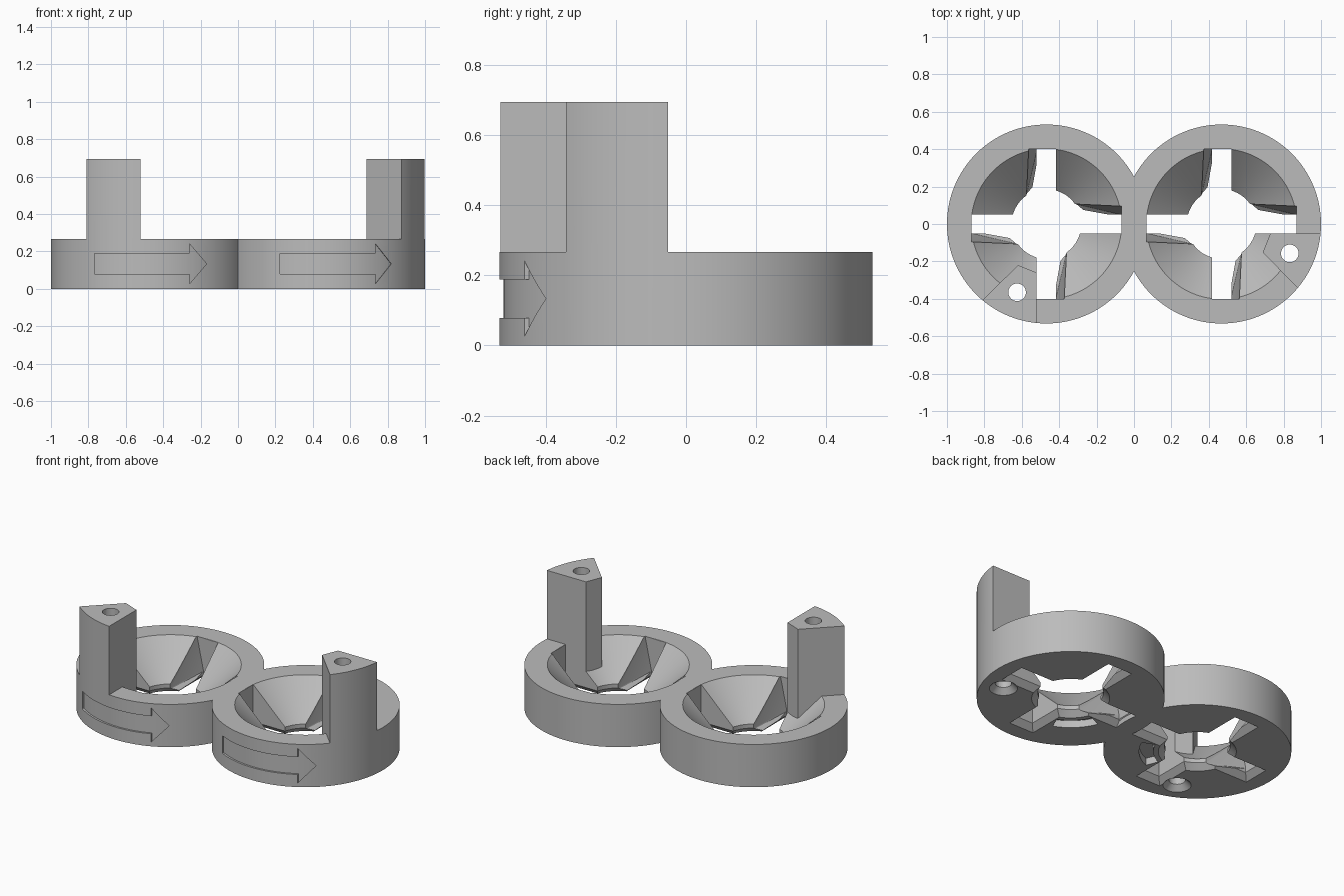
import bpy, bmesh, math
from mathutils import Matrix, Vector

cube = bpy.data.objects.get("Cube")
if cube:
    bpy.data.objects.remove(cube, do_unlink=True)

GREY = (0.5, 0.5, 0.5, 1)
mat = bpy.data.materials.new("plain grey")
mat.use_nodes = True
mat.diffuse_color = GREY
mat.node_tree.nodes["Principled BSDF"].inputs["Base Color"].default_value = GREY

SPACING, RADIUS, HEIGHT, TOWER_TOP = 0.468, 0.532, 0.267, 0.695
BOWL, HOLE, SLOT = 0.402, 0.186, 0.052


def make(name, bm, matrix=Matrix()):
    bmesh.ops.recalc_face_normals(bm, faces=bm.faces)
    bm.transform(matrix)
    mesh = bpy.data.meshes.new(name)
    bm.to_mesh(mesh)
    bm.free()
    mesh.materials.append(mat)
    ob = bpy.data.objects.new(name, mesh)
    bpy.context.collection.objects.link(ob)
    return ob


def cone(name, r0, r1, z0, z1, matrix=Matrix(), sides=128):
    bm = bmesh.new()
    bmesh.ops.create_cone(bm, cap_ends=True, segments=sides, radius1=r0, radius2=r1,
                          depth=z1 - z0, matrix=Matrix.Translation((0, 0, (z0 + z1) / 2)))
    return make(name, bm, matrix)


def prism(name, points, z0, z1, matrix=Matrix()):
    bm = bmesh.new()
    face = bm.faces.new([bm.verts.new((x, y, z0)) for x, y in points])
    top = bmesh.ops.extrude_face_region(bm, geom=[face])["geom"]
    bmesh.ops.translate(bm, vec=(0, 0, z1 - z0),
                        verts=[v for v in top if isinstance(v, bmesh.types.BMVert)])
    return make(name, bm, matrix)


def hull(name, points, matrix=Matrix()):
    bm = bmesh.new()
    for p in points:
        bm.verts.new(p)
    bmesh.ops.convex_hull(bm, input=bm.verts)
    return make(name, bm, matrix)


def combine(target, tool, operation="DIFFERENCE"):
    mod = target.modifiers.new("combine", "BOOLEAN")
    mod.operation, mod.solver, mod.object = operation, "EXACT", tool
    bpy.context.view_layer.objects.active = target
    bpy.ops.object.modifier_apply(modifier=mod.name)
    bpy.data.objects.remove(tool, do_unlink=True)


def spin(degrees):
    return Matrix.Rotation(math.radians(degrees), 4, "Z")


def arc(radius, start, end, steps):
    angles = [math.radians(start + (end - start) * i / steps) for i in range(steps + 1)]
    return [(radius * math.cos(a), radius * math.sin(a)) for a in angles]


def ring(name, place, turn, arrow_turn, pocket_angle):
    body = cone(name, RADIUS, RADIUS, 0, HEIGHT, place)

    # funnel bowl and centre hole
    slope = (BOWL - HOLE) / (HEIGHT - 0.06)
    combine(body, cone("bowl_cutter", HOLE, BOWL + slope * 0.05, 0.06, HEIGHT + 0.05, place))
    combine(body, cone("hole_cutter", HOLE, HOLE, -0.1, 0.1, place))

    # four slots, each with one slanted flank
    for k in range(4):
        m = place @ spin(90 * k)
        combine(body, prism("slot_cutter", [(0, -SLOT), (0.4, -SLOT), (0.4, SLOT), (0, SLOT)],
                            -0.1, 0.4, m))
        flank = []
        for x, y, low, high in ((0.4, 0.095, 0.06, 0.267), (0.15, 0.107, -0.03, 0.026)):
            flank += [(x, 0, low), (x, 0.05, low), (x, y, high), (x, y, 0.3), (x, 0, 0.3)]
        combine(body, hull("flank_cutter", flank, m))

    # upright post on the rim
    a0 = math.degrees(math.atan2(-0.407, -0.342)) 
    a1 = -90 - math.degrees(math.asin(SLOT / RADIUS))
    outline = [(-SLOT, -0.26), (-0.152, -0.22)] + arc(RADIUS, a0, a1, 16)
    combine(body, prism("post", outline, 0, TOWER_TOP, place @ spin(turn)), "UNION")

    # bevels under the hole and slots
    bevel = 0.035
    combine(body, cone("hole_bevel", HOLE + 2 * bevel, HOLE, -bevel, bevel, place))
    for k in range(4):
        corners = []
        for z, grow in ((-bevel, 2 * bevel), (bevel, 0)):
            w, e = SLOT - 0.0005 + grow, 0.4 + grow
            corners += [(0, -w, z), (0, w, z), (e, -w, z), (e, w, z)]
        combine(body, hull("slot_bevel", corners, place @ spin(90 * k)))

    # countersunk screw hole through the post
    screw = place @ spin(turn) @ Matrix.Translation((-0.157, -0.365, 0))
    combine(body, cone("screw_cutter", 0.047, 0.047, -0.1, 0.8, screw, 40))
    combine(body, cone("countersink", 0.115, 0.045, -0.035, 0.035, screw, 40))

    # curved pocket underneath
    pocket = arc(0.33, -23, 23, 12) + arc(0.25, 23, -23, 12)
    combine(body, prism("pocket_cutter", pocket, -0.05, 0.045, place @ spin(pocket_angle)))

    # engraved arrow on the outer wall
    half = [(-0.3, 0.055), (0.208, 0.055), (0.208, 0.108)]
    mid = HEIGHT / 2
    shape = [(x, mid + d) for x, d in half] + [(0.3, mid)]
    shape += [(x, mid - d) for x, d in reversed(half)]
    m = place @ spin(arrow_turn)
    arrow = prism("arrow_cutter", shape, 0.3, 0.6, m @ Matrix.Rotation(math.pi / 2, 4, "X"))
    combine(arrow, cone("arrow_floor", RADIUS - 0.012, RADIUS - 0.012, -0.2, 0.5, m))
    combine(body, arrow)
    return body


holder = ring("twin_ring_holder", Matrix.Translation((-SPACING, 0, 0)), 0, 0, -45)
second = ring("second_ring", Matrix.Translation((SPACING, 0, 0)), 90, 7, -135)
combine(holder, second, "UNION")

bpy.ops.object.select_all(action="DESELECT")
holder.select_set(True)
bpy.context.view_layer.objects.active = holder
bpy.ops.object.shade_smooth_by_angle(angle=math.radians(20))
